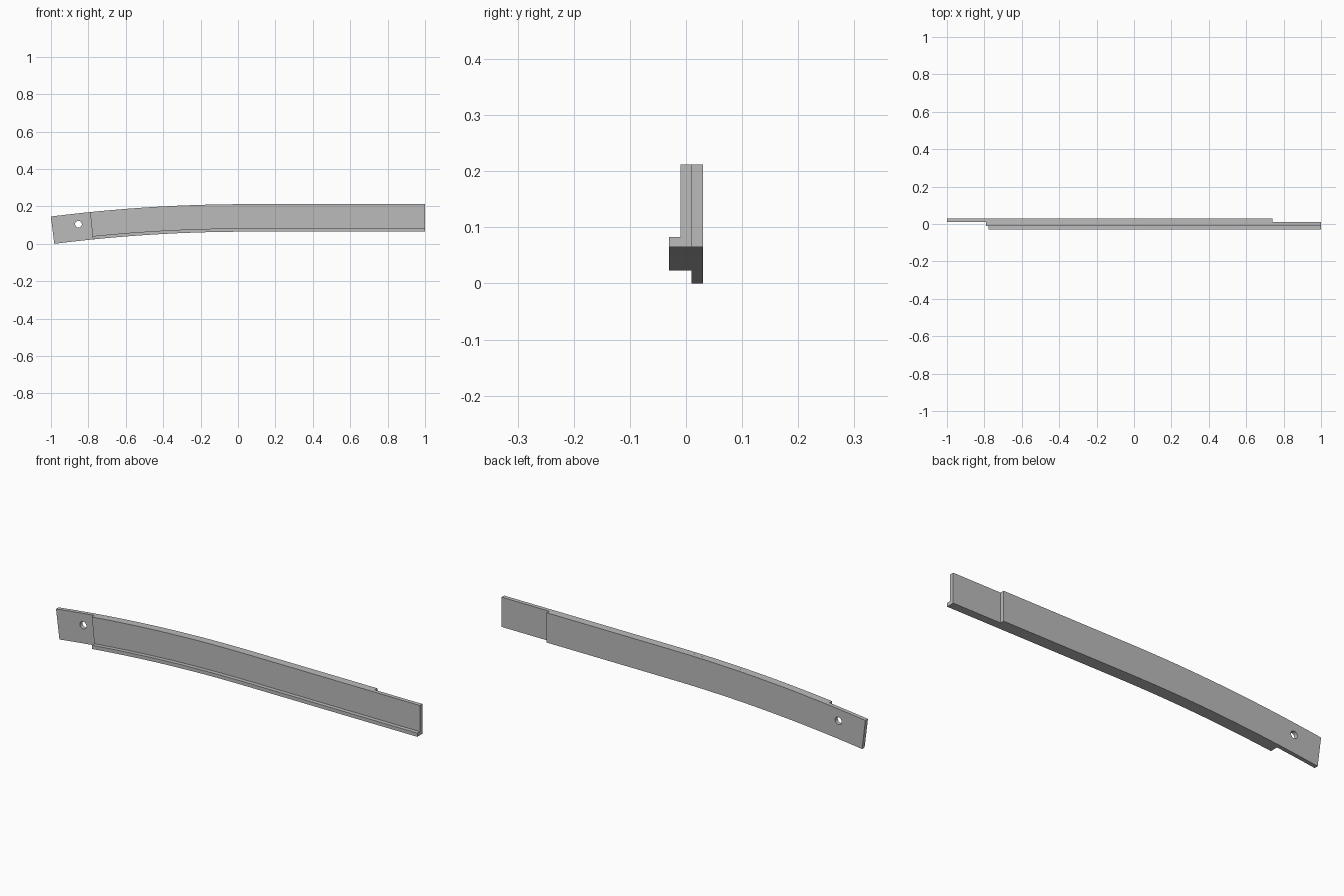
import bpy, bmesh, math

old = bpy.data.objects.get("Cube")
if old:
    bpy.data.objects.remove(old, do_unlink=True)

BEND_X = 0.05      # where the straight run turns into the arc
RADIUS = 8.24      # arc radius of the lower edge
BASE_Z = 0.065     # lower edge of the straight run
HEIGHT = 0.147
STEPS = 16

steel = bpy.data.materials.new("grey steel")
steel.use_nodes = True
grey = (0.5, 0.5, 0.5, 1)
steel.diffuse_color = grey
steel.node_tree.nodes["Principled BSDF"].inputs["Base Color"].default_value = grey


def arc_point(angle, offset):
    """Point on the bend, at a distance above the lower edge."""
    r = RADIUS + offset
    return (BEND_X - r * math.sin(angle), BASE_Z - RADIUS + r * math.cos(angle))


def curved_strip(name, left_angle, right_x, y_front, y_back, height):
    """Flat strip: straight on the right, bent down to the left."""
    angles = [left_angle * i / STEPS for i in range(STEPS + 1)]
    lower = [(right_x, BASE_Z)] + [arc_point(a, 0) for a in angles]
    upper = [(right_x, BASE_Z + height)] + [arc_point(a, height) for a in angles]
    bm = bmesh.new()
    rings = []
    for (lx, lz), (ux, uz) in zip(lower, upper):
        rings.append([bm.verts.new(p) for p in (
            (lx, y_front, lz), (lx, y_back, lz), (ux, y_back, uz), (ux, y_front, uz))])
    for a, b in zip(rings, rings[1:]):
        for i in range(4):
            j = (i + 1) % 4
            bm.faces.new((a[i], a[j], b[j], b[i]))
    bm.faces.new(rings[0])
    bm.faces.new(rings[-1])
    bmesh.ops.recalc_face_normals(bm, faces=bm.faces)
    mesh = bpy.data.meshes.new(name)
    bm.to_mesh(mesh)
    bm.free()
    mesh.materials.append(steel)
    obj = bpy.data.objects.new(name, mesh)
    bpy.context.collection.objects.link(obj)
    return obj


# Three layers, offset lengthwise so that the ends overlap with a neighbour
back_plate = curved_strip("back_plate", 0.1256, 0.74, 0.01, 0.03, HEIGHT)
curved_strip("front_plate", 0.1004, 1.0, -0.01, 0.01, HEIGHT)
curved_strip("bottom_lip", 0.1004, 1.0, -0.03, -0.01, 0.018)

# Bolt hole through the exposed tongue of the back plate
bpy.ops.mesh.primitive_cylinder_add(vertices=32, radius=0.018, depth=0.1,
                                    location=(-0.853, 0.02, 0.105),
                                    rotation=(math.pi / 2, 0, 0))
cutter = bpy.context.object
cutter.name = "hole_cutter"
cutter.data.materials.append(steel)
cutter.hide_render = True
hole = back_plate.modifiers.new("bolt_hole", "BOOLEAN")
hole.operation = "DIFFERENCE"
hole.solver = "EXACT"
hole.object = cutter
bpy.ops.object.select_all(action="DESELECT")
back_plate.select_set(True)
bpy.context.view_layer.objects.active = back_plate
bpy.ops.object.modifier_apply(modifier=hole.name)
bpy.data.objects.remove(cutter, do_unlink=True)

# Smooth the bend and the hole wall, keep the edges crisp
for obj in bpy.context.collection.objects:
    obj.select_set(obj.type == "MESH")
bpy.ops.object.shade_smooth_by_angle(angle=math.radians(30))
